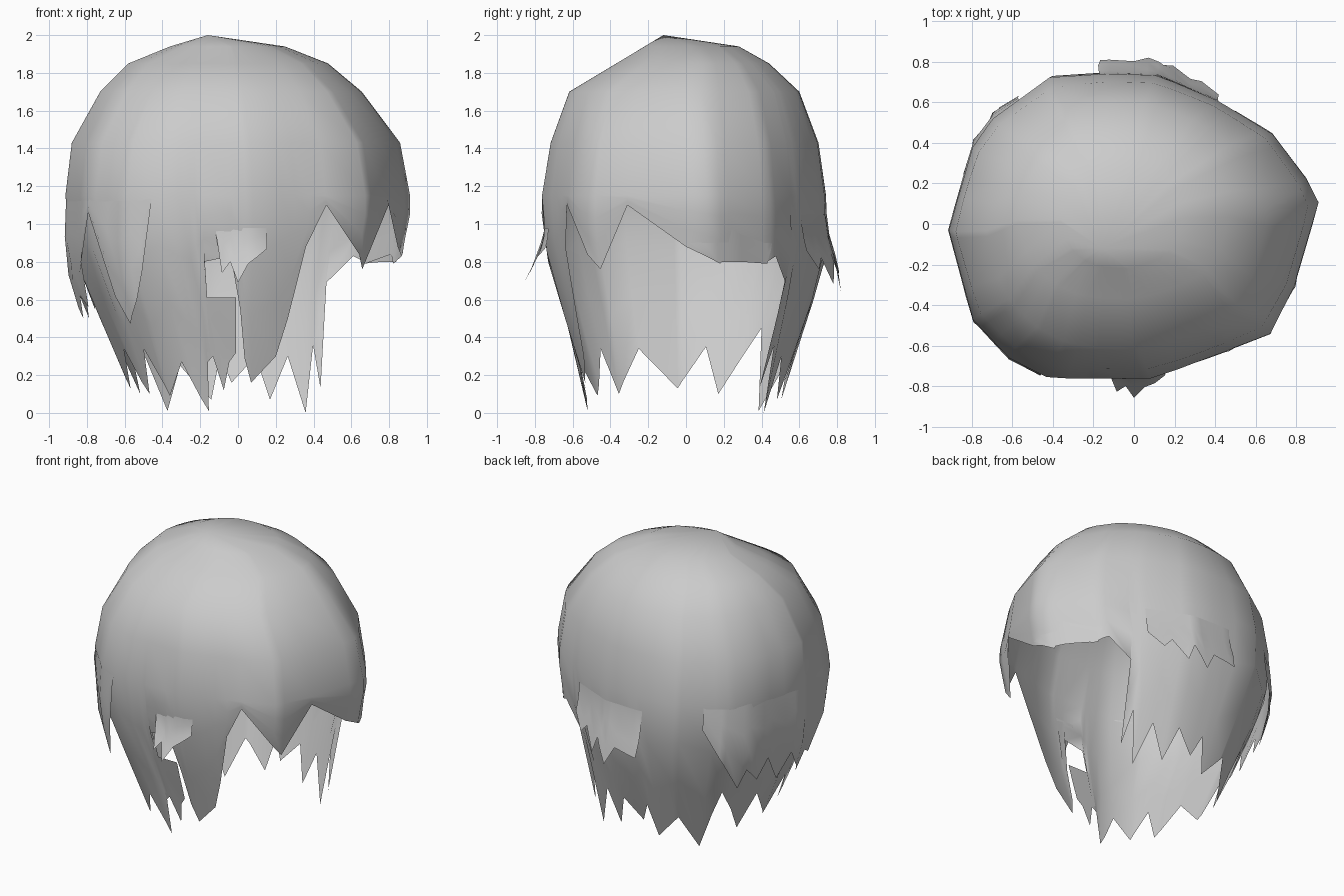
import bpy, math

if "Cube" in bpy.data.objects:
    bpy.data.objects.remove(bpy.data.objects["Cube"])

mat = bpy.data.materials.new("hair grey")
mat.diffuse_color = (0.6, 0.6, 0.6, 1)
mat.use_nodes = True
mat.node_tree.nodes["Principled BSDF"].inputs["Base Color"].default_value = mat.diffuse_color

# widest horizontal outline of the hair
OUTLINE = [(0.92, 0.11), (0.85, 0.25), (0.69, 0.46), (0.42, 0.63), (0.12, 0.76), (-0.12, 0.77),
           (-0.42, 0.75), (-0.7, 0.54), (-0.8, 0.4), (-0.92, -0.03), (-0.8, -0.47), (-0.62, -0.66),
           (-0.42, -0.76), (0.1, -0.76), (0.68, -0.54), (0.8, -0.3)]
# height, then reach to left, right, front and back
LEVELS = [(2.0, 0.17, -0.1, 0.12, -0.05), (1.94, 0.36, 0.25, 0.22, 0.28), (1.85, 0.58, 0.48, 0.37, 0.44),
          (1.7, 0.73, 0.66, 0.62, 0.6), (1.43, 0.88, 0.86, 0.72, 0.7), (1.1, 0.92, 0.92, 0.77, 0.75),
          (0.8, 0.87, 0.86, 0.73, 0.75), (0.5, 0.73, 0.8, 0.64, 0.64), (0.15, 0.58, 0.8, 0.53, 0.52),
          (0.0, 0.54, 0.8, 0.52, 0.5)]


def angle_of(p):
    return math.degrees(math.atan2(p[1], p[0])) % 360


def on_outline(deg):
    """Point where a ray at this angle meets the outline."""
    c, s = math.cos(math.radians(deg)), math.sin(math.radians(deg))
    for (ax, ay), (bx, by) in zip(OUTLINE, OUTLINE[1:] + OUTLINE[:1]):
        ex, ey = bx - ax, by - ay
        den = c * ey - s * ex
        if abs(den) < 1e-9:
            continue
        t = (ax * ey - ay * ex) / den
        u = (ax * s - ay * c) / den
        if t > 0 and -1e-6 <= u <= 1 + 1e-6:
            return t * c, t * s


def reach(z):
    for a, b in zip(LEVELS, LEVELS[1:]):
        if b[0] <= z <= a[0]:
            k = (a[0] - z) / (a[0] - b[0])
            return [p + (q - p) * k for p, q in zip(a[1:], b[1:])]
    return LEVELS[-1][1:]


def surface(deg, z, grow=1.0):
    x, y = on_outline(deg)
    # the crown rounds off towards an ellipse
    k = max(0, min(0.6, (z - 1.3) / 0.6))
    c, s = math.cos(math.radians(deg)), math.sin(math.radians(deg))
    r = 1 / math.hypot(c / 0.92, s / 0.765)
    x, y = x + (r * c - x) * k, y + (r * s - y) * k
    left, right, front, back = reach(z)
    # scale about a centre that drifts with height, so the crown stays smooth
    if z > 1.2:
        x = (right - left) / 2 + x / 0.92 * (right + left) / 2
        y = (back - front) / 2 + y / 0.765 * (back + front) / 2
    else:
        x *= (right if x > 0 else left) / 0.92
        y *= (back / 0.77 if y > 0 else front / 0.76)
    return x * grow, y * grow, z


def hem_height(hem, deg):
    for (a, za), (b, zb) in zip(hem, hem[1:]):
        if a <= deg <= b:
            return za + (zb - za) * (deg - a) / (b - a)


def finish(name, verts, faces):
    me = bpy.data.meshes.new(name)
    me.from_pydata(verts, [], faces)
    me.materials.append(mat)
    me.polygons.foreach_set("use_smooth", [True] * len(me.polygons))
    me.update()
    ob = bpy.data.objects.new(name, me)
    bpy.context.collection.objects.link(ob)


def columns(hem):
    """Angles of every hem point and outline corner in range."""
    lo, hi = hem[0][0], hem[-1][0]
    angs = [h[0] for h in hem]
    for p in OUTLINE:
        a = angle_of(p)
        if lo < a < hi and min(abs(a - h) for h in angs) > 1.5:
            angs.append(a)
    return sorted(angs)


def skin(cols, closed):
    n, m = len(cols), len(cols[0])
    verts = [v for col in cols for v in col]
    faces = []
    for i in range(n if closed else n - 1):
        j = (i + 1) % n
        faces += [(i * m + r, i * m + r + 1, j * m + r + 1, j * m + r) for r in range(m - 1)]
    return verts, faces


# main hair: closed cap with a ragged hem, long at left and back, short at right
HEM = [(0, 0.88), (12, 0.79), (15, 0.84), (30, 0.79), (37, 0.83), (48, 0.69), (49, 0.13), (53, 0.36),
       (57, 0.0), (66, 0.3), (75, 0.07), (82, 0.3), (94, 0.16), (100, 0.3), (107, 0.07),
       (122, 0.25), (137, 0.01), (146, 0.45), (154, 0.28), (163, 0.1), (171, 0.35),
       (184, 0.13), (201, 0.34), (214, 0.1), (220, 0.34), (229, 0.09), (240, 0.27), (247, 0.08),
       (251, 0.01), (253, 0.27), (255, 0.3), (256, 0.8), (267, 0.83), (271, 0.55), (273, 0.29),
       (276, 0.16), (288, 0.3), (294, 0.5), (300, 0.88), (307, 1.1), (326, 0.76), (339, 1.1),
       (360, 0.88)]
cols = []
for a in columns(HEM)[:-1]:
    low = hem_height(HEM, a)
    zs = [1.94, 1.85, 1.7, 1.43, 1.15] + [1.15 + (low - 1.15) * k for k in (0.3, 0.65, 1)]
    cols.append([surface(a, z) for z in zs])
verts, faces = skin(cols, True)
n, m = len(cols), len(cols[0])
verts.append((-0.16, -0.12, 2.0))
faces += [(n * m, i * m, (i + 1) % n * m) for i in range(n)]
finish("main_hair", verts, faces)


def layer(name, hem, top, flare, curl=0.0):
    """Overlapping layer, rooted just under the main hair, that lifts off towards its tips."""
    cols = []
    for a in columns(hem):
        low = hem_height(hem, a)
        zs = [top + (low - top) * k for k in (0, 0.35, 0.7, 1)]
        cols.append([surface(a, z, 0.994 + flare * (top - z) + curl * (top - z) ** 2) for z in zs])
    finish(name, *skin(cols, False))


# outer layers and loose tufts
layer("left_layer", [(132, 0.98), (140, 0.78), (150, 0.52), (153, 0.66), (160, 0.55), (164, 0.7),
                     (172, 0.5), (177, 0.68), (184, 0.5), (189, 0.62), (196, 0.56), (203, 0.8),
                     (211, 1.06), (220, 0.62), (225, 0.47), (230, 0.6), (234, 0.75), (238, 1.1)],
      1.14, 0.14, 0.12)
layer("back_layer", [(56, 0.86), (64, 0.76), (68, 0.82), (76, 0.68), (79, 0.8), (85, 0.64),
                     (90, 0.77), (102, 0.74), (103, 0.85)], 1.05, 0.05, 1.1)
layer("front_tuft", [(261, 0.95), (264, 0.74), (267, 0.8), (270, 0.69), (274, 0.79), (282, 0.87)],
      0.98, 0.15, 2.3)
layer("right_tuft", [(-1, 0.92), (11, 0.8), (20, 0.8), (32, 0.79), (36, 0.95)], 1.0, 0.06)
layer("front_lock", [(253, 0.27), (256, 0.3), (261, 0.12), (265, 0.27), (269, 0.32)], 0.61, 0.02)
